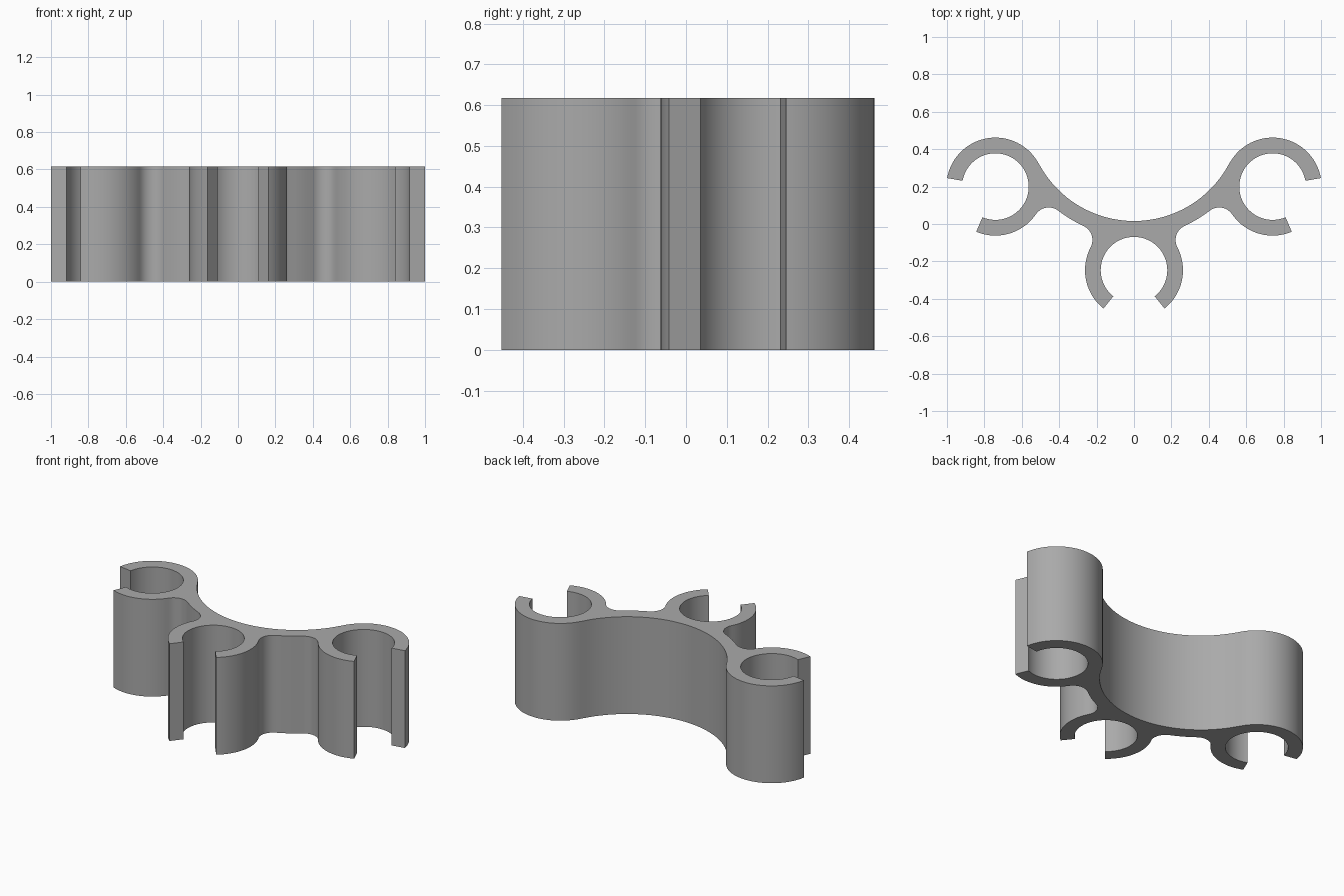
import bpy, bmesh
from math import radians, degrees, sin, cos, atan2, ceil
from mathutils import Vector

cube = bpy.data.objects.get("Cube")
if cube:
    bpy.data.objects.remove(cube)

# Main dimensions
HEIGHT = 0.617
WALL = 0.084
INNER = 0.178
OUTER = INNER + WALL
FILLET = 0.084
HALF_GAP = 38.5
SIDE = Vector((0.741, 0.2))
MIDDLE = Vector((0, -0.247))
SIDE_OPENING = -28.5

# Curved bridge, tangent to the outer walls of the side clips
BRIDGE_BACK = 0.575
BRIDGE_FRONT = BRIDGE_BACK + WALL
BRIDGE = Vector((0, 0.016 + BRIDGE_BACK))


def angle(a, b):
    """Direction from a to b in degrees."""
    d = b - a
    return degrees(atan2(d.y, d.x))


def arc(centre, radius, start, end, step=4):
    """Points along an arc; the sign of end - start gives the direction."""
    n = max(1, ceil(abs(end - start) / step))
    angles = [radians(start + (end - start) * i / n) for i in range(n + 1)]
    return [centre + radius * Vector((cos(a), sin(a))) for a in angles]


def meet(c1, r1, c2, r2, side):
    """Crossing point of two circles, on the given side of the line c1-c2."""
    d = c2 - c1
    along = (r1 * r1 - r2 * r2 + d.length_squared) / (2 * d.length)
    across = max(0, r1 * r1 - along * along) ** 0.5
    u = d.normalized()
    return c1 + u * along + Vector((-u.y, u.x)) * across * side


# Fillet centres where the bridge runs into each clip
side_fillet = meet(SIDE, OUTER + FILLET, BRIDGE, BRIDGE_FRONT + FILLET, 1)
mid_fillet = meet(MIDDLE, OUTER + FILLET, BRIDGE, BRIDGE_FRONT + FILLET, -1)
upper, lower = SIDE_OPENING + HALF_GAP, SIDE_OPENING - HALF_GAP
mid_end = -90 + HALF_GAP

# Half outline, clockwise from the middle of the back
half = arc(BRIDGE, BRIDGE_BACK, -90, angle(BRIDGE, SIDE))
half += arc(SIDE, OUTER, angle(SIDE, BRIDGE), upper)
half += arc(SIDE, INNER, upper, lower + 360)
half += arc(SIDE, OUTER, lower + 360, angle(SIDE, side_fillet) % 360)
half += arc(side_fillet, FILLET, angle(side_fillet, SIDE), angle(side_fillet, BRIDGE), 8)
half += arc(BRIDGE, BRIDGE_FRONT, angle(BRIDGE, side_fillet), angle(BRIDGE, mid_fillet))
half += arc(mid_fillet, FILLET, angle(mid_fillet, BRIDGE),
            angle(mid_fillet, MIDDLE) % 360, 8)
half += arc(MIDDLE, OUTER, angle(MIDDLE, mid_fillet), mid_end)
half += arc(MIDDLE, INNER, mid_end, 90)

# Mirror the outline and drop repeated points
outline = []
for p in half + [Vector((-p.x, p.y)) for p in reversed(half)]:
    if not outline or (p - outline[-1]).length > 0.002:
        outline.append(p)
if (outline[0] - outline[-1]).length < 0.002:
    outline.pop()

# Extrude the profile
bm = bmesh.new()
base = bm.faces.new([bm.verts.new((p.x, p.y, 0)) for p in outline])
top = bmesh.ops.extrude_face_region(bm, geom=[base], use_keep_orig=True)
for v in top["geom"]:
    if isinstance(v, bmesh.types.BMVert):
        v.co.z = HEIGHT
bmesh.ops.recalc_face_normals(bm, faces=bm.faces)
mesh = bpy.data.meshes.new("triple_clip_bracket")
bm.to_mesh(mesh)
bm.free()
bracket = bpy.data.objects.new("triple_clip_bracket", mesh)
bpy.context.collection.objects.link(bracket)

# Plain grey material
grey = bpy.data.materials.new("plain_grey")
grey.use_nodes = True
colour = (0.4, 0.4, 0.4, 1)
grey.diffuse_color = colour
grey.node_tree.nodes["Principled BSDF"].inputs["Base Color"].default_value = colour
mesh.materials.append(grey)

# Smooth walls with sharp rims
bpy.ops.object.select_all(action="DESELECT")
bracket.select_set(True)
bpy.context.view_layer.objects.active = bracket
bpy.ops.object.shade_smooth_by_angle(angle=radians(30))
